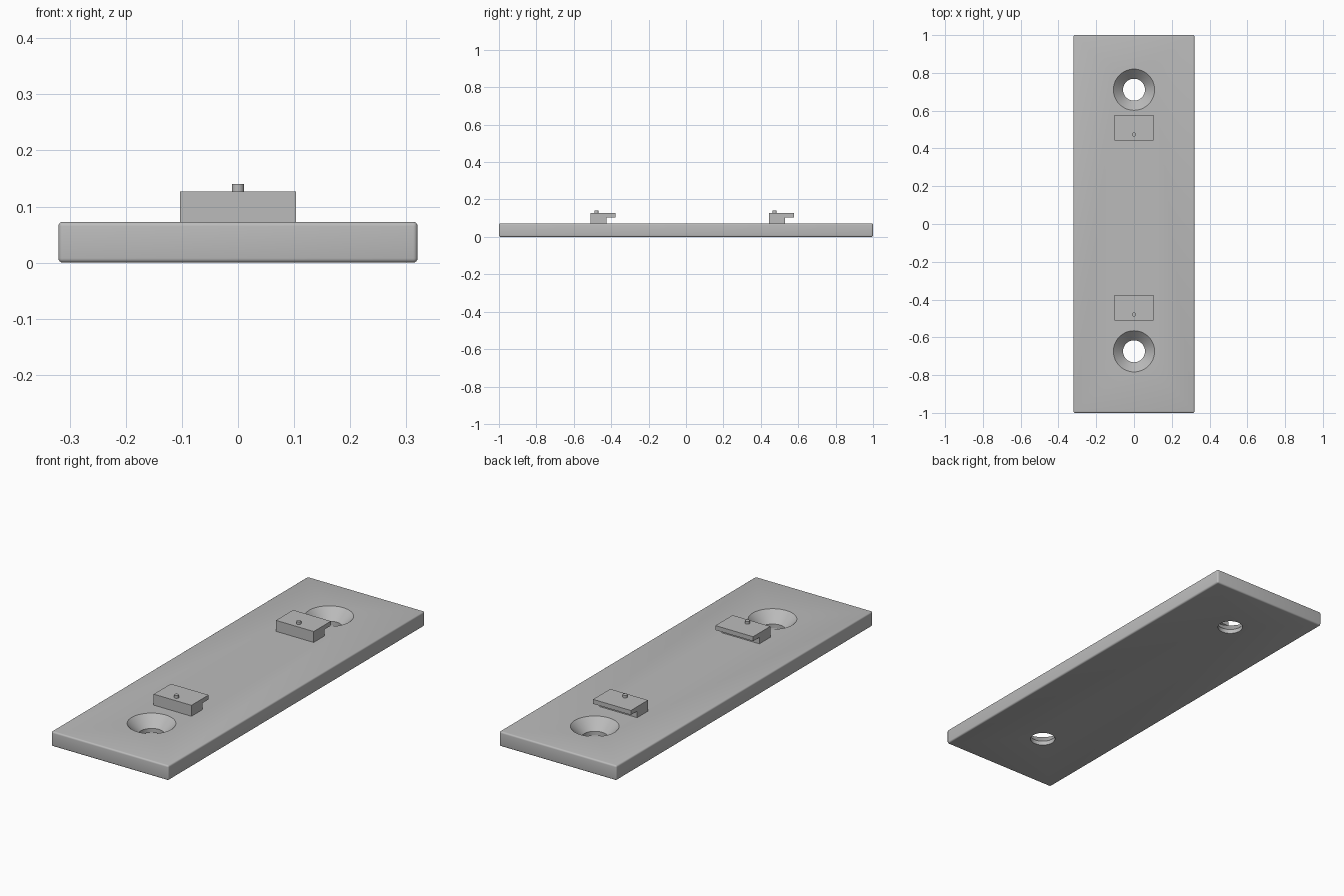
import bpy, bmesh, math
from mathutils import Matrix

if "Cube" in bpy.data.objects:
    bpy.data.objects.remove(bpy.data.objects["Cube"])

grey = bpy.data.materials.new("mid_grey")
grey.diffuse_color = (0.5, 0.5, 0.5, 1)
grey.use_nodes = True
grey.node_tree.nodes["Principled BSDF"].inputs["Base Color"].default_value = grey.diffuse_color


def add_object(name, bm):
    bmesh.ops.recalc_face_normals(bm, faces=bm.faces)
    mesh = bpy.data.meshes.new(name)
    bm.to_mesh(mesh)
    bm.free()
    mesh.materials.append(grey)
    obj = bpy.data.objects.new(name, mesh)
    bpy.context.collection.objects.link(obj)
    return obj


def smooth(obj):
    bpy.ops.object.select_all(action='DESELECT')
    obj.select_set(True)
    bpy.context.view_layer.objects.active = obj
    bpy.ops.object.shade_smooth_by_angle(angle=math.radians(35))


def apply_modifiers(obj):
    deps = bpy.context.evaluated_depsgraph_get()
    mesh = bpy.data.meshes.new_from_object(obj.evaluated_get(deps))
    obj.modifiers.clear()
    obj.data = mesh


# Countersunk screw hole profile revolved about a vertical axis
def hole_cutter(name, y, top):
    bm = bmesh.new()
    profile = [(0.058, -0.05), (0.058, 0.021), (0.109, top), (0.109, top + 0.05)]
    n = 64
    rings = [[bm.verts.new((r * math.cos(2 * math.pi * i / n),
                            y + r * math.sin(2 * math.pi * i / n), z))
              for i in range(n)] for r, z in profile]
    for a, b in zip(rings, rings[1:]):
        for i in range(n):
            j = (i + 1) % n
            bm.faces.new((a[i], a[j], b[j], b[i]))
    bm.faces.new(rings[0][::-1])
    bm.faces.new(rings[-1])
    cutter = add_object(name, bm)
    cutter.hide_render = True
    return cutter


# Base plate with softened edges
TOP = 0.073
bm = bmesh.new()
bmesh.ops.create_cube(bm, size=1, matrix=Matrix.Translation((0, 0, TOP / 2))
                      @ Matrix.Diagonal((0.64, 2, TOP, 1)))
bmesh.ops.bevel(bm, geom=bm.edges[:], offset=0.008, segments=4,
                profile=0.5, affect='EDGES')
plate = add_object("base_plate", bm)

# Two screw holes through the plate
cutters = [hole_cutter("hole_cutter_front", -0.674, TOP),
           hole_cutter("hole_cutter_back", 0.711, TOP)]
for cutter in cutters:
    mod = plate.modifiers.new("screw_hole", 'BOOLEAN')
    mod.operation = 'DIFFERENCE'
    mod.solver = 'EXACT'
    mod.object = cutter
apply_modifiers(plate)
for cutter in cutters:
    bpy.data.objects.remove(cutter)
smooth(plate)

# Hooks with a lip facing the back, each with a small pin on top
for side, y in (("front", -0.51), ("back", 0.443)):
    bm = bmesh.new()
    section = [(0, TOP), (0.085, TOP), (0.085, 0.105),
               (0.134, 0.105), (0.134, 0.127), (0, 0.127)]
    face = bm.faces.new([bm.verts.new((-0.103, y + dy, z)) for dy, z in section])
    ext = bmesh.ops.extrude_face_region(bm, geom=[face], use_keep_orig=True)
    moved = [v for v in ext["geom"] if isinstance(v, bmesh.types.BMVert)]
    bmesh.ops.translate(bm, verts=moved, vec=(0.206, 0, 0))
    add_object("hook_" + side, bm)

    bm = bmesh.new()
    bmesh.ops.create_cone(bm, cap_ends=True, segments=32, radius1=0.011,
                          radius2=0.011, depth=0.013,
                          matrix=Matrix.Translation((0, y + 0.031, 0.1335)))
    smooth(add_object("pin_" + side, bm))
